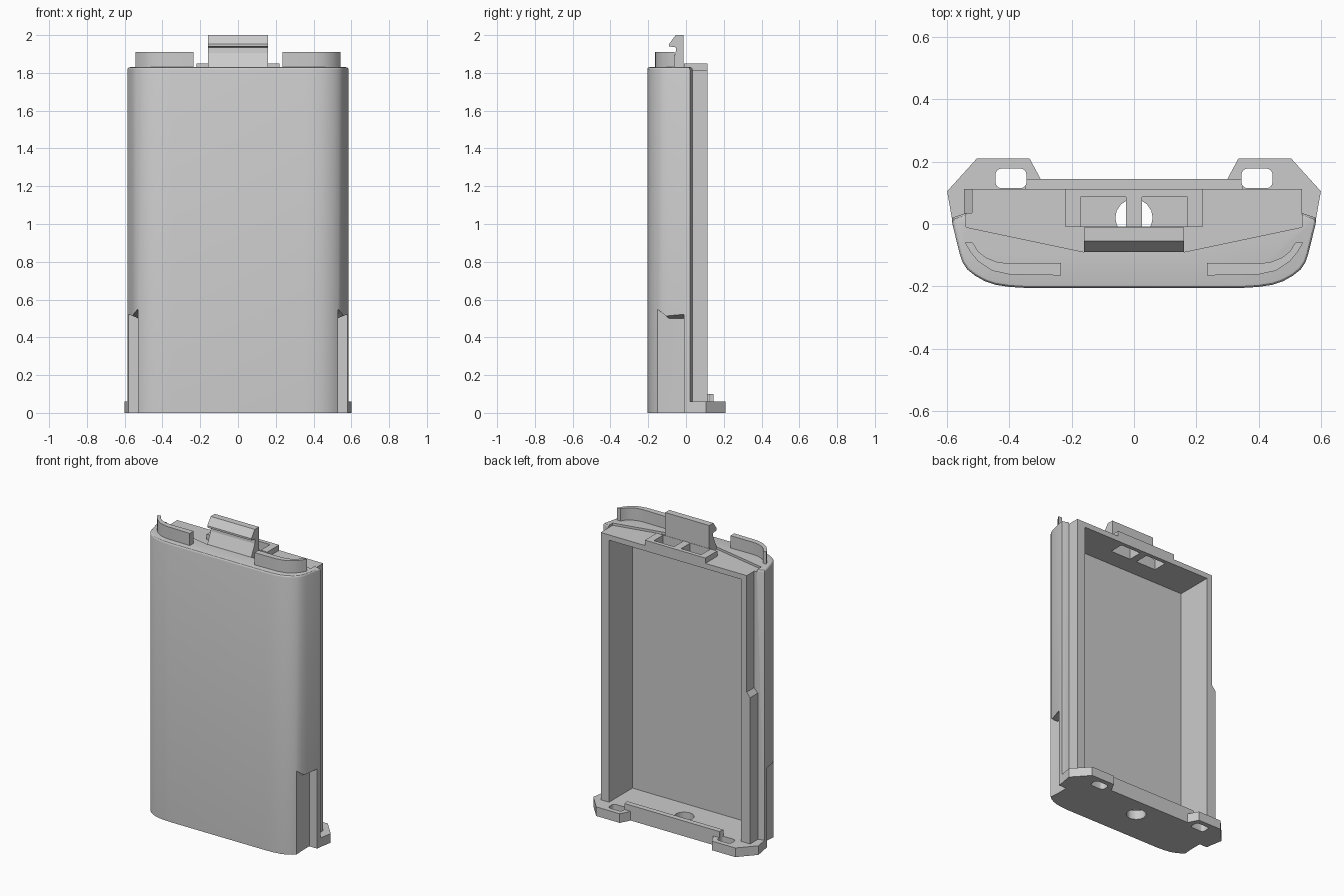
import bpy, bmesh, math
from mathutils import Vector

cube = bpy.data.objects.get("Cube")
if cube:
    bpy.data.objects.remove(cube, do_unlink=True)

grey = bpy.data.materials.new("matte grey")
grey.use_nodes = True
grey.diffuse_color = (0.6, 0.6, 0.6, 1)
grey.node_tree.nodes["Principled BSDF"].inputs["Base Color"].default_value = grey.diffuse_color


def prism(name, outline, low, high, axis="z", round_top=0):
    """Extrude a flat outline along an axis, optionally rounding its top rim."""
    place = {"x": lambda a, b, h: (h, a, b),
             "y": lambda a, b, h: (a, h, b),
             "z": lambda a, b, h: (a, b, h)}[axis]
    bm = bmesh.new()
    base = bm.faces.new([bm.verts.new(place(a, b, low)) for a, b in outline])
    ext = bmesh.ops.extrude_face_region(bm, geom=[base])["geom"]
    moved = [v for v in ext if isinstance(v, bmesh.types.BMVert)]
    bmesh.ops.translate(bm, verts=moved, vec=Vector(place(0, 0, high - low)))
    bmesh.ops.recalc_face_normals(bm, faces=bm.faces)
    if round_top:
        rim = [e for e in bm.edges if all(v in moved for v in e.verts)]
        bmesh.ops.bevel(bm, geom=rim, offset=round_top, segments=3, profile=0.5, affect="EDGES")
    mesh = bpy.data.meshes.new(name)
    bm.to_mesh(mesh)
    bm.free()
    mesh.materials.append(grey)
    obj = bpy.data.objects.new(name, mesh)
    bpy.context.collection.objects.link(obj)
    return obj


def rect(x0, x1, y0, y1):
    return [(x0, y0), (x1, y0), (x1, y1), (x0, y1)]


def rounded(x0, x1, y0, y1, r):
    pts = []
    centres = [(x1 - r, y1 - r), (x0 + r, y1 - r), (x0 + r, y0 + r), (x1 - r, y0 + r)]
    for i, (cx, cy) in enumerate(centres):
        for k in range(5):
            t = math.pi / 2 * (i + k / 4)
            pts.append((cx + r * math.cos(t), cy + r * math.sin(t)))
    return pts


def mirrored(half):
    """Close a right-hand half outline with its mirror image."""
    return half + [(-x, y) for x, y in reversed(half)]


def flip(pts, s):
    return [(s * x, y) for x, y in pts]


def cut(obj, cutters):
    bpy.context.view_layer.objects.active = obj
    for c in cutters:
        mod = obj.modifiers.new("cut", "BOOLEAN")
        mod.operation, mod.solver, mod.object = "DIFFERENCE", "EXACT", c
        bpy.ops.object.modifier_apply(modifier=mod.name)


def smooth(obj):
    bpy.ops.object.select_all(action="DESELECT")
    obj.select_set(True)
    bpy.context.view_layer.objects.active = obj
    bpy.ops.object.shade_smooth_by_angle(angle=math.radians(30))


# Main solids
corner = [(0.35, -0.205), (0.4, -0.202), (0.445, -0.195), (0.48, -0.183), (0.51, -0.166),
          (0.535, -0.146), (0.551, -0.122), (0.56, -0.095), (0.583, 0), (0.585, 0.02), (0.54, 0.035)]
shell = prism("front_shell", mirrored(corner), 0, 1.83, round_top=0.012)
frame = prism("back_frame", [(0.54, 0), (0.54, 1.815), (-0.52, 1.815), (-0.52, 1.05),
                             (-0.545, 1.02), (-0.545, 0)], 0.03, 0.113, "y")
foot = prism("foot_plate", mirrored([(0.585, 0.02), (0.6, 0.105), (0.505, 0.21),
                                     (0.335, 0.21), (0.3, 0.145)]), 0, 0.06)
bar = prism("foot_bar", rect(-0.35, 0.35, 0.11, 0.145), 0, 0.1)
ridge = prism("top_ridge", rect(-0.22, 0.22, -0.01, 0.113), 1.79, 1.85)

# Cutters: battery bay, round floor hole, top recess
bay = prism("bay_cutter", rect(-0.48, 0.48, -0.13, 0.3), 0.06, 1.78)
drain = prism("drain_cutter", rounded(-0.06, 0.06, -0.04, 0.08, 0.0599), -0.1, 0.2)
recess = prism("recess_cutter", mirrored([(0.16, -0.09), (0.54, -0.01), (0.54, 0.3)]), 1.815, 2)
windows, slots, notches = [], [], []
for s in (1, -1):
    windows.append(prism("window_cutter", flip(rect(0.025, 0.172, -0.008, 0.087), s), 1.7, 2))
    slots.append(prism("slot_cutter", flip(rounded(0.345, 0.445, 0.115, 0.178, 0.02), s), -0.1, 0.2))
    # Side grip notch with a sloped top
    notch = prism("notch_cutter", flip([(0.53, -0.152), (0.525, -0.09), (0.525, -0.01),
                                        (0.65, -0.01), (0.65, -0.152)], s), -0.1, 0.5)
    for v in notch.data.vertices:
        if v.co.z > 0 and (abs(v.co.x) > 0.6 or v.co.y < -0.12):
            v.co.z += 0.05
    notches.append(notch)

cut(shell, [bay, drain, recess] + windows + notches)
cut(frame, [bay, drain] + windows + slots)
cut(foot, [drain] + slots)
cut(bar, slots)
cut(ridge, windows)
for c in [bay, drain, recess] + windows + slots + notches:
    bpy.data.objects.remove(c, do_unlink=True)

# Snap clip on the top
prism("snap_clip", [(-0.012, 1.8), (-0.012, 2), (-0.055, 2), (-0.09, 1.952), (-0.09, 1.94),
                    (-0.052, 1.935), (-0.055, 1.905), (-0.09, 1.83), (-0.09, 1.8)],
      -0.16, 0.16, "x")

# Curved guide ribs on the top
rib = [(0.235, -0.165), (0.4, -0.162), (0.455, -0.15), (0.5, -0.12), (0.525, -0.09), (0.543, -0.06),
       (0.518, -0.06), (0.5, -0.088), (0.475, -0.108), (0.44, -0.122), (0.4, -0.127), (0.235, -0.125)]
for s, side in ((1, "left"), (-1, "right")):
    smooth(prism(side + "_guide_rib", flip(rib, s), 1.82, 1.91))

smooth(shell)
smooth(foot)
